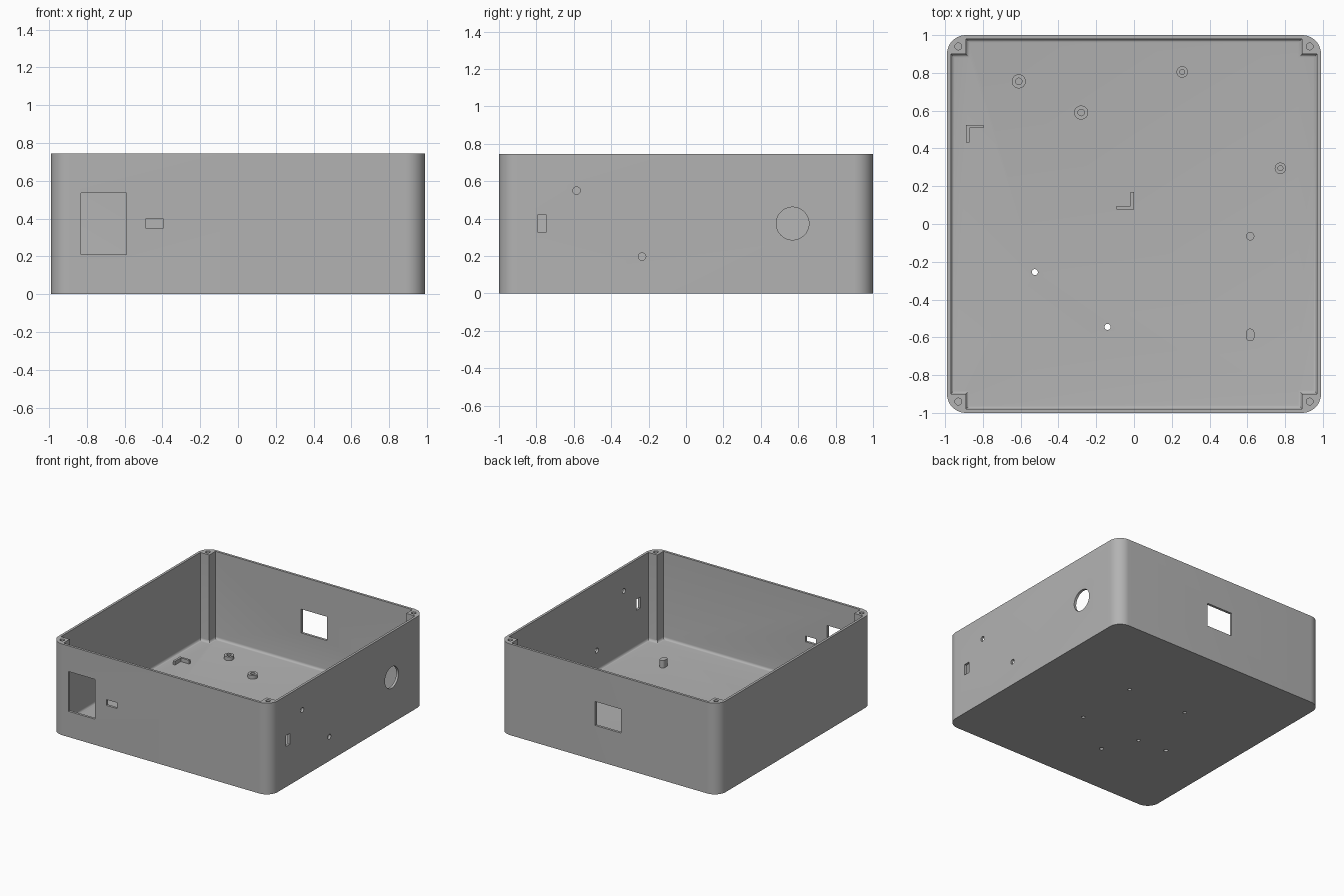
import bpy, bmesh, math
from mathutils import Vector

if "Cube" in bpy.data.objects:
    bpy.data.objects.remove(bpy.data.objects["Cube"])

grey = bpy.data.materials.new("grey_plastic")
grey.diffuse_color = (0.45, 0.45, 0.45, 1)
grey.use_nodes = True
grey.node_tree.nodes["Principled BSDF"].inputs["Base Color"].default_value = grey.diffuse_color

X, Y, H = 0.99, 1.0, 0.745      # half width, half depth, height
WALL, FLOOR = 0.02, 0.03


def circle(cx, cy, r, n=40):
    return [(cx + r * math.cos(2 * math.pi * i / n),
             cy + r * math.sin(2 * math.pi * i / n)) for i in range(n)]


def rect(x0, x1, y0, y1):
    return [(x0, y0), (x1, y0), (x1, y1), (x0, y1)]


def rounded(cx, cy, hx, hy, r, n=12):
    """Rounded rectangle outline, counter-clockwise."""
    pts = []
    for k, (sx, sy) in enumerate([(1, 1), (-1, 1), (-1, -1), (1, -1)]):
        for i in range(n + 1):
            a = math.pi / 2 * (k + i / n)
            pts.append((cx + sx * (hx - r) + r * math.cos(a),
                        cy + sy * (hy - r) + r * math.sin(a)))
    return pts


def prism(name, pts, lo, hi, axis="z", bevel=0):
    """Extrude an outline along an axis; bevel rounds the edges of the low end."""
    place = {"z": lambda a, b, c: (a, b, c),
             "y": lambda a, b, c: (a, c, b),
             "x": lambda a, b, c: (c, a, b)}[axis]
    bm = bmesh.new()
    base = bm.faces.new([bm.verts.new(place(a, b, lo)) for a, b in pts])
    out = bmesh.ops.extrude_face_region(bm, geom=[base])
    shift = Vector(place(0, 0, hi - lo))
    bmesh.ops.translate(bm, vec=shift,
                        verts=[g for g in out["geom"] if isinstance(g, bmesh.types.BMVert)])
    if bevel:
        low = [e for e in bm.edges if all(abs(v.co.z - lo) < 1e-5 for v in e.verts)]
        bmesh.ops.bevel(bm, geom=low, offset=bevel, segments=5, profile=0.5, affect='EDGES')
    bmesh.ops.recalc_face_normals(bm, faces=bm.faces)
    me = bpy.data.meshes.new(name)
    bm.to_mesh(me)
    bm.free()
    me.materials.append(grey)
    ob = bpy.data.objects.new(name, me)
    bpy.context.collection.objects.link(ob)
    return ob


def cut(ob, cutter):
    bpy.context.view_layer.objects.active = ob
    mod = ob.modifiers.new("cut", 'BOOLEAN')
    mod.operation, mod.solver, mod.object = 'DIFFERENCE', 'EXACT', cutter
    bpy.ops.object.modifier_apply(modifier=mod.name)
    bpy.data.objects.remove(cutter, do_unlink=True)


def smooth(ob):
    bpy.ops.object.select_all(action='DESELECT')
    ob.select_set(True)
    bpy.context.view_layer.objects.active = ob
    bpy.ops.object.shade_smooth_by_angle(angle=math.radians(30))


# Enclosure shell with a cavity that leaves square screw posts in the corners
box = prism("enclosure_body", rounded(0, 0, X, Y, 0.1), 0, H)
ix, iy, px, py = X - WALL, Y - WALL, 0.89, 0.9
cross = [(ix, -py), (ix, py), (px, py), (px, iy), (-px, iy), (-px, py),
         (-ix, py), (-ix, -py), (-px, -py), (-px, -iy), (px, -iy), (px, -py)]
cut(box, prism("cavity", cross, FLOOR, H + 0.1, bevel=0.02))

# Screw holes in the corner posts and blind holes under the floor
for sx in (-1, 1):
    for sy in (-1, 1):
        cut(box, prism("post_hole", circle(sx * 0.93, sy * 0.94, 0.018), H - 0.2, H + 0.1))
        cut(box, prism("foot_hole", circle(sx * 0.27, sy * 0.27, 0.014), -0.1, 0.018))

# Through holes in the floor
for x, y in [(-0.525, -0.255), (-0.14, -0.545)]:
    cut(box, prism("floor_hole", circle(x, y, 0.016), -0.1, 0.1))

# Front wall and back wall openings
for r in [(-0.83, -0.59, 0.21, 0.535), (-0.49, -0.395, 0.35, 0.397)]:
    cut(box, prism("front_opening", rect(*r), -1.1, -0.93, "y"))
cut(box, prism("back_opening", rect(-0.115, 0.12, 0.285, 0.48), 0.93, 1.1, "y"))

# Right wall openings
for outline in [rect(-0.795, -0.745, 0.33, 0.42), circle(-0.585, 0.55, 0.02),
                circle(-0.235, 0.197, 0.02), circle(0.57, 0.374, 0.0875, 64)]:
    cut(box, prism("side_opening", outline, 0.93, 1.1, "x"))
smooth(box)

# Hollow standoffs on the floor
for x, y, r, h in [(-0.61, 0.755, 0.037, 0.017), (-0.28, 0.59, 0.037, 0.017),
                   (0.255, 0.805, 0.03, 0.013), (0.775, 0.295, 0.03, 0.013)]:
    ob = prism("standoff", circle(x, y, r), FLOOR - 0.005, 0.06)
    cut(ob, prism("standoff_hole", circle(x, y, h), FLOOR, 0.1))
    smooth(ob)

# Locating pegs, one round and one elongated
smooth(prism("round_peg", circle(0.615, -0.065, 0.022), FLOOR - 0.005, 0.09))
smooth(prism("long_peg", rounded(0.615, -0.587, 0.022, 0.033, 0.0215), FLOOR - 0.005, 0.09))

# L-shaped corner brackets for a circuit board
for x, y, s in [(-0.89, 0.525, 1), (0.0, 0.077, -1)]:
    t, l = 0.018 * s, 0.093 * s
    prism("corner_bracket", [(x, y), (x, y - l), (x + t, y - l), (x + t, y - t),
                             (x + l, y - t), (x + l, y)], FLOOR - 0.005, 0.06)
